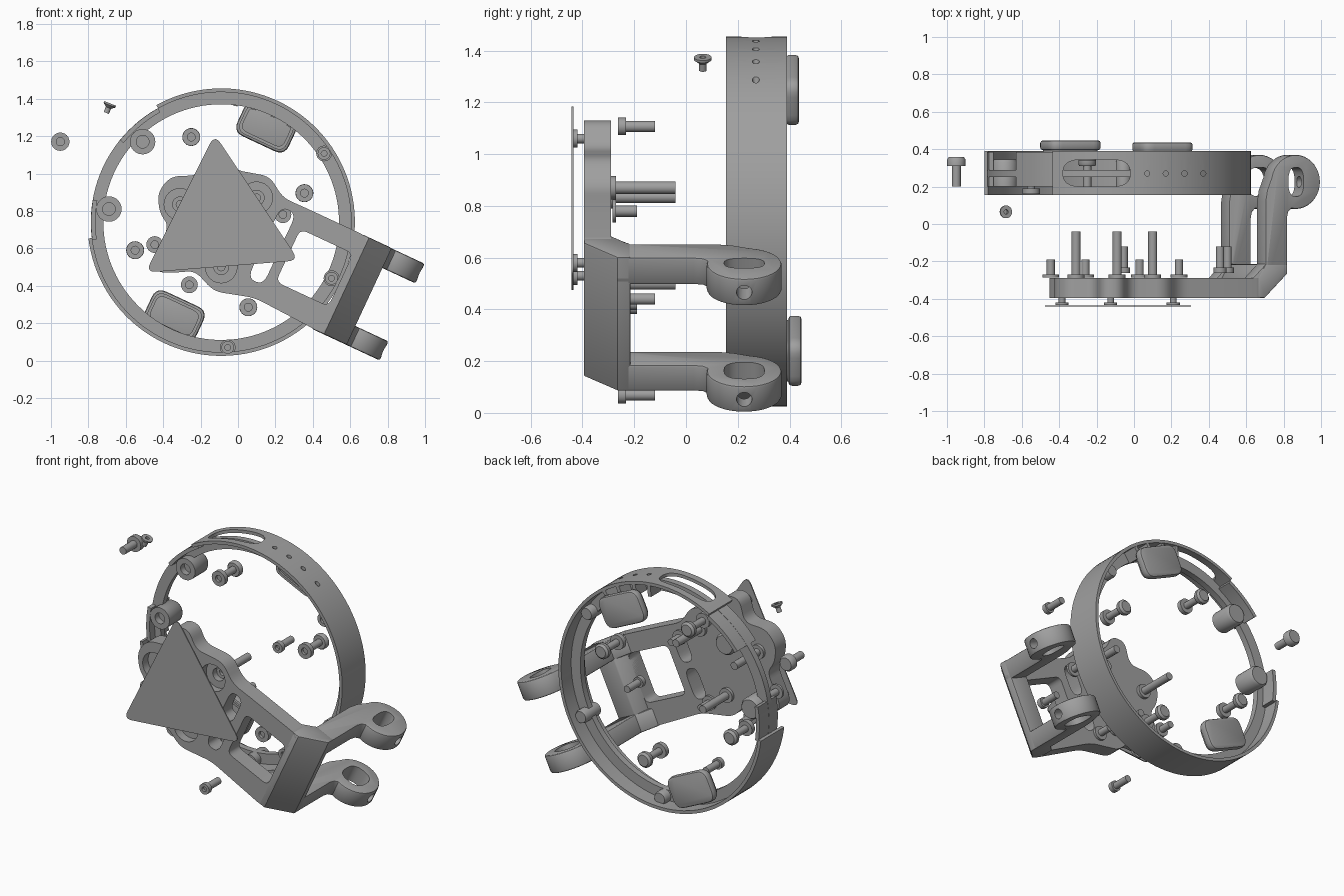
import bpy, bmesh, math
from mathutils import Vector, Matrix

cube = bpy.data.objects.get("Cube")
if cube:
    bpy.data.objects.remove(cube, do_unlink=True)

grey = bpy.data.materials.new("satin grey")
grey.use_nodes = True
GREY = (0.35, 0.35, 0.35, 1)
grey.diffuse_color = GREY
grey.node_tree.nodes["Principled BSDF"].inputs["Base Color"].default_value = GREY

CX, CZ = -0.09, 0.74                 # ring axis
TILT = math.radians(-25)
U = Vector((math.cos(TILT), 0, math.sin(TILT)))    # along the bracket arm
V = Vector((-math.sin(TILT), 0, math.cos(TILT)))   # across the bracket arm
X, Y, Z = Vector((1, 0, 0)), Vector((0, 1, 0)), Vector((0, 0, 1))
HUB = Vector((CX, 0, CZ))
ORIGIN = Vector((0, 0, 0))
FRONT = (ORIGIN, X, Z, Y)            # x, z outline extruded in y
ARM = (HUB, U, V, Y)                 # arm outline extruded in y
SIDE = (HUB, U, Y, V)                # arm side profile extruded across
END = (HUB, Y, V, U)                 # drilled along the arm
TOP = (ORIGIN, X, Y, Z)


def finish(bm, name):
    bmesh.ops.recalc_face_normals(bm, faces=bm.faces)
    mesh = bpy.data.meshes.new(name)
    bm.to_mesh(mesh)
    bm.free()
    mesh.materials.append(grey)
    ob = bpy.data.objects.new(name, mesh)
    bpy.context.collection.objects.link(ob)
    return ob


def activate(ob):
    bpy.ops.object.select_all(action='DESELECT')
    ob.select_set(True)
    bpy.context.view_layer.objects.active = ob


def prism(name, pts, frame, lo, hi, bevel=0):
    o, a, b, c = frame
    bm = bmesh.new()
    rings = [[bm.verts.new(o + a * p[0] + b * p[1] + c * h) for p in pts] for h in (lo, hi)]
    for r in rings:
        bm.faces.new(r)
    for i in range(len(pts)):
        j = (i + 1) % len(pts)
        bm.faces.new((rings[0][i], rings[0][j], rings[1][j], rings[1][i]))
    ob = finish(bm, name)
    if bevel:
        m = ob.modifiers.new("edge", 'BEVEL')
        m.width, m.segments, m.limit_method = bevel, 2, 'ANGLE'
        m.angle_limit = math.radians(50)
        activate(ob)
        bpy.ops.object.modifier_apply(modifier=m.name)
    return ob


def rounded(pts, r, n=5):
    out = []
    pts = [Vector(p) for p in pts]
    for i, p in enumerate(pts):
        ends = []
        for q in (pts[i - 1], pts[(i + 1) % len(pts)]):
            d = q - p
            ends.append(p + d.normalized() * min(r, d.length * 0.45))
        for k in range(n + 1):
            t = k / n
            out.append(ends[0] * (1 - t) ** 2 + p * 2 * t * (1 - t) + ends[1] * t * t)
    return out


def rect(cx, cy, w, h):
    return [(cx - w, cy - h), (cx + w, cy - h), (cx + w, cy + h), (cx - w, cy + h)]


def arc_pts(cx, cy, r, a0=0, a1=345, n=24):
    return [(cx + r * math.cos(math.radians(a0 + (a1 - a0) * i / (n - 1))),
             cy + r * math.sin(math.radians(a0 + (a1 - a0) * i / (n - 1)))) for i in range(n)]


def boolean(ob, other, op='DIFFERENCE'):
    m = ob.modifiers.new("cut", 'BOOLEAN')
    m.operation, m.object, m.solver = op, other, 'EXACT'
    activate(ob)
    bpy.ops.object.modifier_apply(modifier=m.name)
    bpy.data.objects.remove(other, do_unlink=True)


def ring_arc(name, section, a0, a1):
    """Sweep an (r, y) section around the ring axis."""
    full = a1 - a0 >= 360
    n = max(4, int((a1 - a0) / 3))
    bm = bmesh.new()
    rows = []
    for i in range(n if full else n + 1):
        a = math.radians(a0 + (a1 - a0) * i / n)
        rows.append([bm.verts.new((CX + r * math.cos(a), y, CZ + r * math.sin(a))) for r, y in section])
    k = len(section)
    for i in range(n):
        p, q = rows[i], rows[(i + 1) % len(rows)]
        for j in range(k):
            bm.faces.new((p[j], p[(j + 1) % k], q[(j + 1) % k], q[j]))
    if not full:
        bm.faces.new(rows[0])
        bm.faces.new(rows[-1])
    return finish(bm, name)


def lathe(name, pos, axis, profile, n=24):
    """Turn a (radius, distance along axis) profile around an axis."""
    rot = Z.rotation_difference(axis).to_matrix().to_4x4()
    bm = bmesh.new()
    rows = [[bm.verts.new((r * math.cos(i * math.tau / n), r * math.sin(i * math.tau / n), h))
             for i in range(n)] for r, h in profile]
    for p, q in zip(rows, rows[1:]):
        for i in range(n):
            bm.faces.new((p[i], p[(i + 1) % n], q[(i + 1) % n], q[i]))
    bm.faces.new(rows[0])
    bm.faces.new(rows[-1])
    bm.transform(Matrix.Translation(pos) @ rot)
    return finish(bm, name)


def screw(name, x, z, y0, y1, head, shaft, h=0.03, socket=True):
    prof = [(head, y0), (head, y0 + h), (shaft, y0 + h), (shaft, y1)]
    if socket:
        prof = [(head * 0.45, y0 + h * 0.6), (head * 0.45, y0)] + prof
    return lathe(name, Vector((x, 0, z)), Y, prof)


# Ring band with adjuster slot and small holes
band = ring_arc("ring_band", [(0.695, 0.155), (0.715, 0.155), (0.715, 0.39), (0.695, 0.39)], 187, 479)
boolean(band, prism("slot_cutter", rounded(rect(-0.2, 0.272, 0.18, 0.072), 0.1), TOP, 1.2, 1.7))
for i in range(4):
    boolean(band, prism("hole_cutter", arc_pts(0.07 + 0.1 * i, 0.27, 0.014, n=12, a1=330), TOP, 1.1, 1.7))
ring_arc("ring_flange", [(0.63, 0.25), (0.697, 0.25), (0.697, 0.29), (0.63, 0.29)], 0, 360)
for a0, a1 in ((119, 141), (170, 188)):
    ring_arc("band_lap", [(0.672, 0.2), (0.696, 0.2), (0.696, 0.385), (0.672, 0.385)], a0, a1)

# Bosses on the ring flange
for x, z, r in ((-0.51, 1.17, 0.068), (-0.69, 0.81, 0.068), (0.46, 1.107, 0.042),
                (0.5, 0.44, 0.042), (-0.055, 0.07, 0.042)):
    lathe("ring_boss", Vector((x, 0, z)), Y,
          [(r * 0.5, 0.24), (r * 0.5, 0.2), (r, 0.2), (r, 0.33), (r * 0.85, 0.345)])

# Cushion pads behind the ring, with a raised rim in front
for x, z, y in ((0.152, 1.248, 0.385), (-0.34, 0.24, 0.395)):
    frame = (Vector((x, 0, z)), U, V, Y)
    prism("pad", rounded(rect(0, 0, 0.152, 0.098), 0.06), frame, y, y + 0.052, 0.014)
    rim = prism("pad_rim", rounded(rect(0, 0, 0.138, 0.084), 0.05), frame, y - 0.012, y + 0.01)
    boolean(rim, prism("rim_cutter", rounded(rect(0, 0, 0.122, 0.068), 0.04), frame, y - 0.05, y + 0.003))
for a in (82, 73, 63, 54):
    ring_arc("pad_tab", [(0.625, 0.29), (0.698, 0.29), (0.698, 0.385), (0.625, 0.385)], a, a + 2)

# Bracket front plate: lobed head running into a straight arm
head = [(-0.02, 1.02), (-0.07, 1.13), (-0.17, 1.13), (-0.21, 0.99), (-0.36, 0.985), (-0.43, 0.9),
        (-0.42, 0.79), (-0.37, 0.72), (-0.46, 0.53), (-0.43, 0.47), (-0.33, 0.47), (-0.23, 0.48),
        (-0.13, 0.37), (0.09, 0.335)]
tail = [HUB + U * u + V * v for u, v in ((0.75, -0.311), (0.75, 0.26), (0.374, 0.26))]
outline = head + [(p.x, p.z) for p in tail] + [(0.24, 0.87), (0.17, 0.985)]
flat = rounded(outline, 0.05)
plate = prism("bracket_plate", flat, FRONT, -0.395, -0.29)
boolean(plate, prism("window_cutter", rounded(rect(0.555, -0.01, 0.155, 0.155), 0.04), ARM, -0.6, -0.1))
for v in (0.115, -0.115):
    boolean(plate, prism("slot_cutter", rounded(rect(0.3, v, 0.045, 0.095), 0.06), ARM, -0.6, -0.1))
mounts = ((-0.31, 0.835), (0.1, 0.87), (-0.09, 0.5))
for x, z in mounts:
    boolean(plate, prism("bore_cutter", arc_pts(x, z, 0.085), FRONT, -0.6, -0.34))
    boolean(plate, prism("hole_cutter", arc_pts(x, z, 0.04), FRONT, -0.6, -0.1))

# Bent web joining the plate to the two legs
web = [(0.71, -0.395), (0.752, -0.395), (0.885, -0.265), (0.885, -0.215), (0.755, -0.215), (0.71, -0.29)]
prism("bracket_web", web, SIDE, -0.311, 0.26, 0.008)

# Legs ending in round lugs
leg = [(0.68, -0.394), (0.75, -0.394), (0.885, -0.265), (0.885, 0.03), (0.892, 0.065)]
leg += arc_pts(0.935, 0.225, 0.145, -100, 170, 28)
leg += [(0.765, 0.18), (0.755, 0.12), (0.755, -0.215), (0.68, -0.29)]
for name, v0, v1, w in (("upper_leg", 0.142, 0.258, 0.045), ("lower_leg", -0.312, -0.2, 0.075)):
    ob = prism(name, leg, SIDE, v0, v1, 0.01)
    boolean(ob, prism("lug_cutter", rounded(rect(0.935, 0.225, w, 0.078), 0.075), SIDE, v0 - 0.1, v1 + 0.1))
    boolean(ob, prism("pin_cutter", [(y, z) for y, z in arc_pts(0.225, (v0 + v1) / 2, 0.03)], END, 0.93, 1.3))

# Triangular cover plate and its corner screws
prism("cover_plate", rounded([(-0.125, 1.21), (-0.495, 0.47), (0.325, 0.535)], 0.06), FRONT, -0.442, -0.435)
for x, z in ((-0.385, 0.53), (0.21, 0.58), (-0.125, 1.06)):
    screw("cover_screw", x, z, -0.434, -0.38, 0.035, 0.018, 0.015, False)

# Screws behind the plate: long, short and loose ones
for x, z in mounts:
    screw("long_screw", x, z, -0.3, -0.04, 0.045, 0.024)
for x, z in ((-0.445, 0.62), (-0.26, 0.405), (0.24, 0.78), (0.03, 0.42)):
    screw("short_screw", x, z, -0.285, -0.19, 0.045, 0.022, 0.015)
for x, z in ((0.46, 1.107), (0.5, 0.44), (-0.055, 0.07)):
    screw("ring_screw", x, z, -0.262, -0.12, 0.034, 0.022)
for x, z in ((-0.25, 1.195), (-0.55, 0.59), (0.055, 0.285), (0.355, 0.895)):
    ob = screw("double_head_screw", x, z, 0.16, 0.34, 0.047, 0.022)
    lathe("screw_nut", Vector((x, 0, z)), Y, [(0.042, 0.31), (0.048, 0.32), (0.048, 0.34), (0.035, 0.352)])

# Loose bolt and tilted rivet beside the ring
lathe("loose_bolt", Vector((-0.95, 0, 1.17)), Y,
      [(0.024, 0.2), (0.024, 0.31), (0.049, 0.31), (0.049, 0.345), (0.04, 0.358)])
lathe("rivet", Vector((-0.685, 0.065, 1.37)), Vector((0.38, 0, 0.92)),
      [(0.015, -0.05), (0.015, -0.02), (0.034, -0.005), (0.034, 0.005), (0.012, 0.005), (0.012, -0.01)])

# Smooth the round surfaces, keep the edges crisp
bpy.ops.object.select_all(action='DESELECT')
for ob in bpy.context.collection.objects:
    if ob.type == 'MESH' and grey.name in ob.data.materials:
        ob.select_set(True)
        bpy.context.view_layer.objects.active = ob
bpy.ops.object.shade_smooth_by_angle(angle=math.radians(35))
